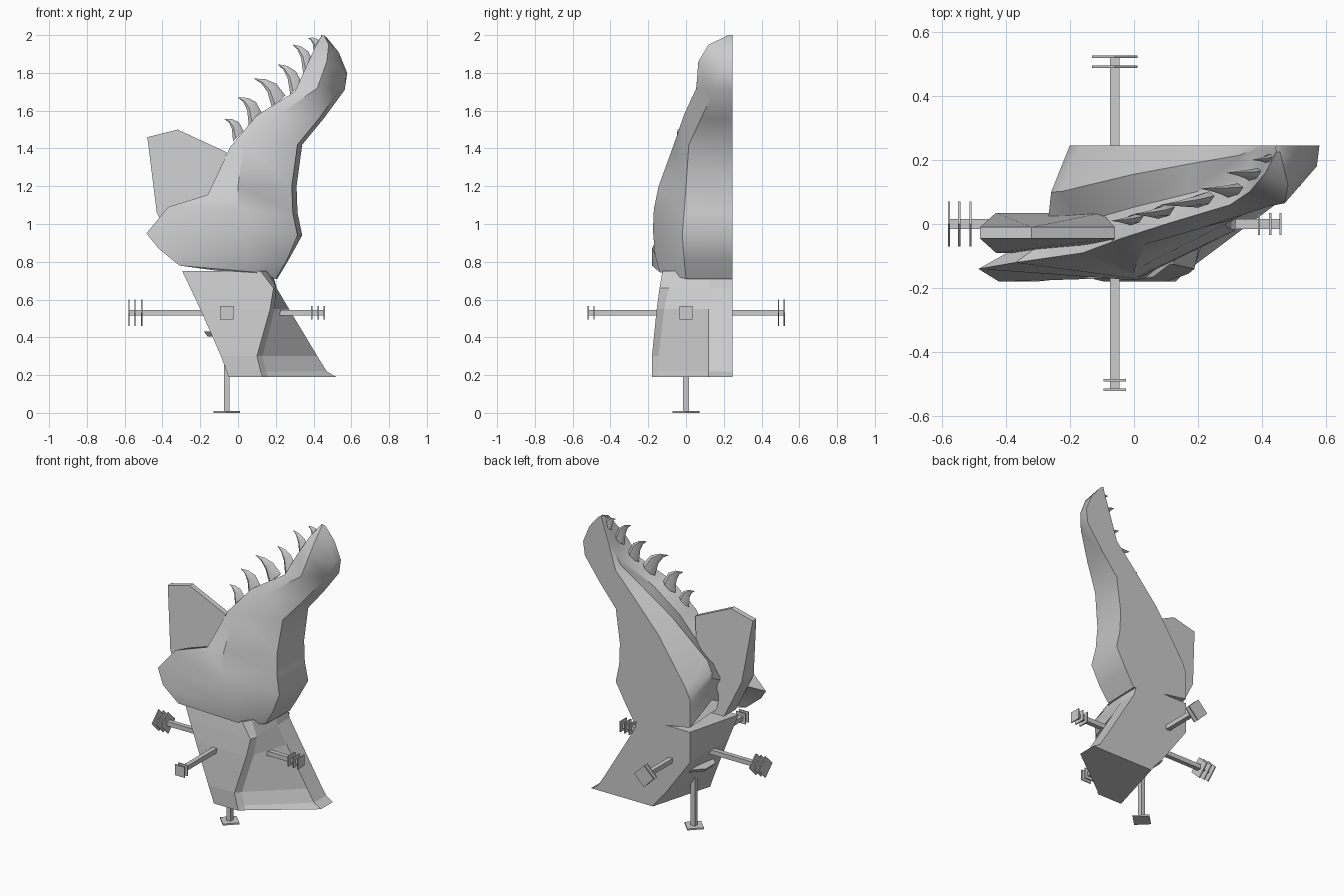
import bpy, bmesh, math
from mathutils import Vector, Matrix

if "Cube" in bpy.data.objects:
    bpy.data.objects.remove(bpy.data.objects["Cube"])

CUT = 0.245          # flat plane where the half head is sliced
grey = bpy.data.materials.new("plain_grey")
grey.diffuse_color = (0.6, 0.6, 0.6, 1)
grey.use_nodes = True
grey.node_tree.nodes["Principled BSDF"].inputs["Base Color"].default_value = grey.diffuse_color


def finish(bm, name, smooth=None):
    bmesh.ops.recalc_face_normals(bm, faces=bm.faces[:])
    me = bpy.data.meshes.new(name)
    bm.to_mesh(me)
    bm.free()
    me.materials.append(grey)
    ob = bpy.data.objects.new(name, me)
    bpy.context.collection.objects.link(ob)
    if smooth:
        bpy.ops.object.select_all(action='DESELECT')
        ob.select_set(True)
        bpy.context.view_layer.objects.active = ob
        bpy.ops.object.shade_smooth_by_angle(angle=math.radians(smooth))
    return ob


def loft(name, rings, smooth=None):
    """Skin a row of closed rings and cap both ends."""
    bm = bmesh.new()
    vs = [[bm.verts.new(p) for p in r] for r in rings]
    n = len(vs[0])
    for a, b in zip(vs, vs[1:]):
        for i in range(n):
            j = (i + 1) % n
            bm.faces.new((a[i], a[j], b[j], b[i]))
    bm.faces.new(vs[0])
    bm.faces.new(vs[-1])
    return finish(bm, name, smooth)


def block(name, centre, size, axis=2, turn=0):
    """Box, optionally turned by 45 degrees about one axis."""
    bm = bmesh.new()
    bmesh.ops.create_cube(bm, size=1)
    rot = Matrix.Rotation(turn, 3, 'XYZ'[axis])
    for v in bm.verts:
        v.co = rot @ Vector([c * s for c, s in zip(v.co, size)]) + Vector(centre)
    return finish(bm, name)


# Half head: each station gives crown ridge, cheek crest, lip, and palate (x, z) at the cut
stations = [
    ((.20, .00, .71), (.09, -.14, .745), (-.31, -.18, .78), (-.20, .78)),
    ((.26, -.01, .81), (.06, -.165, .84), (-.42, -.18, .87), (-.20, .85)),
    ((.315, -.02, .94), (.00, -.175, .97), (-.485, -.14, .95), (-.20, .92)),
    ((.29, -.01, 1.06), (.00, -.17, 1.08), (-.37, -.12, 1.09), (-.20, .96)),
    ((.285, .00, 1.20), (.00, -.145, 1.20), (-.16, -.09, 1.155), (-.17, 1.03)),
    ((.315, .015, 1.42), (.03, -.065, 1.42), (-.04, -.045, 1.41), (.03, 1.33)),
    ((.43, .08, 1.56), (.22, -.01, 1.58), (.10, .00, 1.575), (.20, 1.52)),
    ((.54, .15, 1.71), (.42, .055, 1.72), (.30, .06, 1.70), (.34, 1.67)),
    ((.57, .18, 1.80), (.47, .065, 1.86), (.36, .10, 1.83), (.39, 1.83)),
    ((.525, .20, 1.91), (.48, .12, 1.95), (.41, .16, 1.94), (.43, 1.95)),
    ((.46, .235, 1.99), (.455, .225, 2.0), (.445, .225, 2.0), (.445, 2.0)),
]
rings = []
for ridge, crest, lip, pal in stations:
    ridge, crest, lip = Vector(ridge), Vector(crest), Vector(lip)
    palate = Vector((pal[0], CUT, pal[1]))
    crown = Vector((ridge.x + (.025 if .9 < ridge.z < 1.75 else .008), CUT, ridge.z))
    p = .145 * min(1, max(.06, (1.85 - lip.z) / .7))
    gum = palate + Vector((-.4 * p, -p, p if p > .01 else 0))
    inner = lip.lerp(gum, .5)
    if lip.z < 1.1:                      # cheek flap wraps round an open throat
        inner += Vector((.10 if lip.z > .8 else .02, 0, 0))
    else:
        inner += Vector((.03, 0, -.02)) * min(1, (2 - lip.z) * 3)
    rings.append([crown, ridge, crest, lip, inner, gum, palate])
loft("half_head", rings, 42)

# Neck flaring to the rear: x values per height
neck = [  # z, back left, front left, front right, front y, band x, band y, rear
    (.19, .07, -.05, .13, -.18, .16, -.15, .52),
    (.22, .05, -.06, .12, -.18, .15, -.15, .47),
    (.30, -.02, -.09, .10, -.18, .13, -.145, .42),
    (.55, -.20, -.20, .17, -.155, .195, -.115, .27),
    (.66, -.20, -.252, .188, -.14, .20, -.09, .205),
    (.75, -.20, -.295, .12, -.125, .15, -.07, .18),
]
loft("neck", [[(bl, CUT, z), (fl, y, z), (fr, y, z), (bx, by, z),
               (re, .12, z), (re, CUT, z)] for z, bl, fl, fr, y, bx, by, re in neck])

# Tall flat jaw blade, thicker at its foot
blade = [(-.48, 1.46), (-.32, 1.50), (-.06, 1.38), (-.10, 1.20), (-.20, .80), (-.30, .80), (-.43, 1.06)]
loft("jaw_blade", [
    [(x, -.045 if z > 1.3 else -.09, z) for x, z in blade],
    [(x, -.01 if z > 1.3 else .035, z) for x, z in blade]])

# Curved teeth along the lip: base, tip, half width of the root
teeth = [((.00, .00, 1.48), (-.07, .01, 1.555), .04),
         ((.09, .025, 1.57), (.00, .03, 1.67), .05),
         ((.21, .06, 1.665), (.085, .06, 1.77), .05),
         ((.305, .09, 1.735), (.21, .11, 1.845), .045),
         ((.37, .14, 1.845), (.29, .16, 1.95), .04),
         ((.42, .19, 1.935), (.37, .20, 1.985), .03)]
along = Vector((.7, .22, .68)).normalized()
for k, (base, tip, w) in enumerate(teeth):
    base, tip = Vector(base), Vector(tip)
    base.y += .015
    rr = []
    for t, s in ((-.1, 1.0), (.35, .66), (.7, .32), (1.0, .02)):
        c = base.lerp(tip, t) + Vector((.015, 0, .02)) * (4 * w / .05 * t * (1 - t))
        rr.append([c + along * (w * s * math.cos(a)) + Vector((0, .45 * w * s * math.sin(a), 0))
                   for a in [i * math.tau / 6 for i in range(6)]])
    loft(f"tooth_{k + 1}", rr, 35)

# Support rods with end plates: axis, rod start, plate positions, plate side, turned plates
PX, PZ, R, T = -.06, .53, .03, .007
DIAMOND = math.pi / 4
rods = [("left", 0, -.1, (-.51, -.545, -.577), .1, DIAMOND),
        ("right", 0, .05, (.39, .425, .457), .07, 0),
        ("front", 1, 0, (-.487, -.517), .07, 0),
        ("rear", 1, 0, (.49, .521), .1, DIAMOND)]
for name, axis, start, plates, side, turn in rods:
    c, s = [PX, 0, PZ], [R, R, R]
    c[axis], s[axis] = (start + plates[-1]) / 2, abs(plates[-1] - start)
    block(name + "_rod", c, s)
    for i, p in enumerate(plates):
        c, s = [PX, 0, PZ], [side] * 3
        c[axis], s[axis] = p, T
        block(f"{name}_plate_{i + 1}", c, s, axis, turn)

# Standing post, turned foot plate and collar
block("post", (PX, 0, .25), (R, R, .5))
block("foot_plate", (PX, 0, .005), (.1, .1, .01), 2, DIAMOND)
loft("collar", [[(PX + r * math.cos(a), r * math.sin(a), z)
                 for a in [math.tau * (i + .5) / 8 for i in range(8)]]
                for z, r in ((.405, .11), (.43, .13))])
